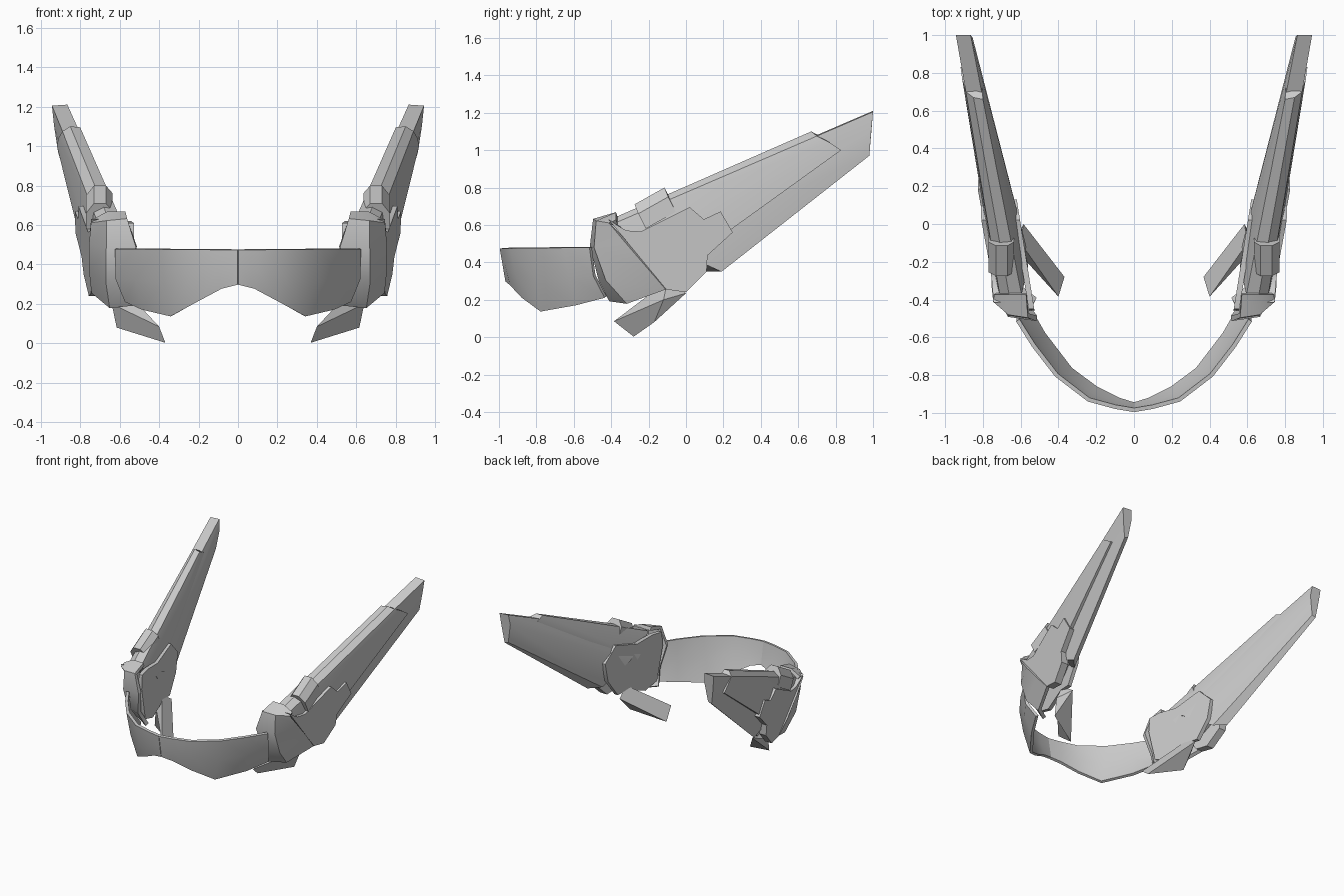
import bpy, bmesh
from mathutils import Vector

if "Cube" in bpy.data.objects:
    bpy.data.objects.remove(bpy.data.objects["Cube"])


def finish(name, verts, faces, thick=0, angle=0.5):
    """Make one right-hand part, thicken it if it is a sheet, mirror it to the left."""
    me = bpy.data.meshes.new(name)
    me.from_pydata([tuple(v) for v in verts], [], faces)
    bm = bmesh.new()
    bm.from_mesh(me)
    bmesh.ops.recalc_face_normals(bm, faces=bm.faces)
    bm.to_mesh(me)
    bm.free()
    ob = bpy.data.objects.new(name, me)
    bpy.context.collection.objects.link(ob)
    bpy.ops.object.select_all(action='DESELECT')
    ob.select_set(True)
    bpy.context.view_layer.objects.active = ob
    if thick:
        m = ob.modifiers.new("Thickness", 'SOLIDIFY')
        m.thickness, m.offset = thick, 0
        bpy.ops.object.modifier_apply(modifier=m.name)
    bpy.ops.object.shade_smooth_by_angle(angle=angle)
    ob.modifiers.new("Mirror", 'MIRROR')
    return ob


def sheet(name, rows, thick):
    n = len(rows[0])
    faces = [(r * n + c, r * n + c + 1, (r + 1) * n + c + 1, (r + 1) * n + c)
             for r in range(len(rows) - 1) for c in range(n - 1)]
    return finish(name, [p for r in rows for p in r], faces, thick)


def loft(name, a, b):
    """Closed bar between two matching cross-sections."""
    n = len(a)
    faces = [(i, (i + 1) % n, n + (i + 1) % n, n + i) for i in range(n)]
    return finish(name, a + b, faces + [tuple(range(n)), tuple(range(n, 2 * n))], angle=.6)


def plate(name, outline, x_of, thick):
    """Side-view (y, z) outline laid on a slanted plane, extruded inwards."""
    a = [(x_of(y, z), y, z) for y, z in outline]
    return loft(name, a, [(x - thick, y, z) for x, y, z in a])


# Visor band: top edge, slightly bowed middle, shaped bottom edge
top = [(0, -.985, .475), (.1, -.968, .476), (.24, -.93, .477), (.41, -.80, .478),
       (.53, -.645, .48), (.615, -.51, .48)]
bottom = [(0, -.955, .30), (.08, -.93, .28), (.2, -.87, .215), (.335, -.77, .14),
          (.48, -.58, .175), (.565, -.43, .215)]
middle = [(Vector(a) + Vector(b)) / 2 + Vector((.008, -.006, 0)) * (i > 0)
          for i, (a, b) in enumerate(zip(top, bottom))]
middle[-1] = (.612, -.49, .33)
sheet("visor", [top, middle, bottom], .022)

# Long rear blade
loft("blade",
     [(.60, -.37, .62), (.70, -.38, .61), (.745, -.1, .48), (.735, .19, .35), (.66, .11, .35), (.57, -.12, .5)],
     [(.865, 1, 1.21), (.943, 1, 1.205), (.932, .99, 1.1), (.912, .98, .97), (.88, .98, .98), (.855, .99, 1.13)])

# Raised shell wrapped over the upper part of the blade
loft("blade_shell",
     [(.595, -.375, .63), (.66, -.38, .64), (.71, -.38, .61), (.748, -.22, .50), (.752, -.1, .33),
      (.61, -.1, .33), (.56, -.22, .5)],
     [(.80, .66, 1.095), (.85, .67, 1.1), (.89, .70, 1.075), (.91, .77, 1.04), (.918, .83, 1.0),
      (.85, .83, 1.0), (.805, .76, 1.05)])

# Temple cuff: top lip, then front face down to the crease
sheet("cuff_front", [
    [(.57, -.37, .655), (.66, -.37, .655), (.735, -.37, .615)],
    [(.56, -.485, .625), (.66, -.47, .615), (.735, -.405, .605)],
    [(.515, -.5, .49), (.66, -.48, .48), (.742, -.32, .51)],
    [(.55, -.455, .31), (.66, -.42, .31), (.742, -.2, .37)],
    [(.52, -.40, .2), (.64, -.31, .185), (.73, -.105, .26)]], .028)

# Temple cuff: outer cheek with notched rear edge
plate("cuff_side",
      [(-.415, .63), (-.37, .60), (-.32, .57), (-.24, .565), (.02, .695), (.095, .63), (.185, .672),
       (.25, .56), (.115, .437), (.11, .35), (0, .24), (-.105, .255)],
      lambda y, z: .73 + .13 * y + .109 * z, .06)

# Temple cuff: inner cheek
plate("cuff_inner",
      [(-.46, .5), (-.45, .61), (-.36, .62), (-.2, .60), (.02, .66), (.13, .55), (.1, .4),
       (0, .26), (-.1, .27), (-.28, .2), (-.4, .24)],
      lambda y, z: .63 + .16 * y, .03)

# Chamfered clip saddling the top of the blade
front = [(.635, -.215, .58), (.635, -.255, .67), (.67, -.275, .71), (.73, -.275, .71),
         (.77, -.255, .66), (.77, -.215, .58)]
loft("top_clip", front, [(x, y + .16, z + .09) for x, y, z in front])

# Lower jaw fin, turned inwards
finish("jaw_fin",
       [(.368, -.28, .003), (.40, -.385, .085), (.60, -.1, .3), (.585, 0, .235), (.615, -.17, .08),
        (.64, -.12, .2)],
       [(0, 1, 2, 3), (0, 3, 4), (1, 5, 2), (0, 4, 5, 1), (3, 2, 5), (3, 5, 4)], angle=.4)
